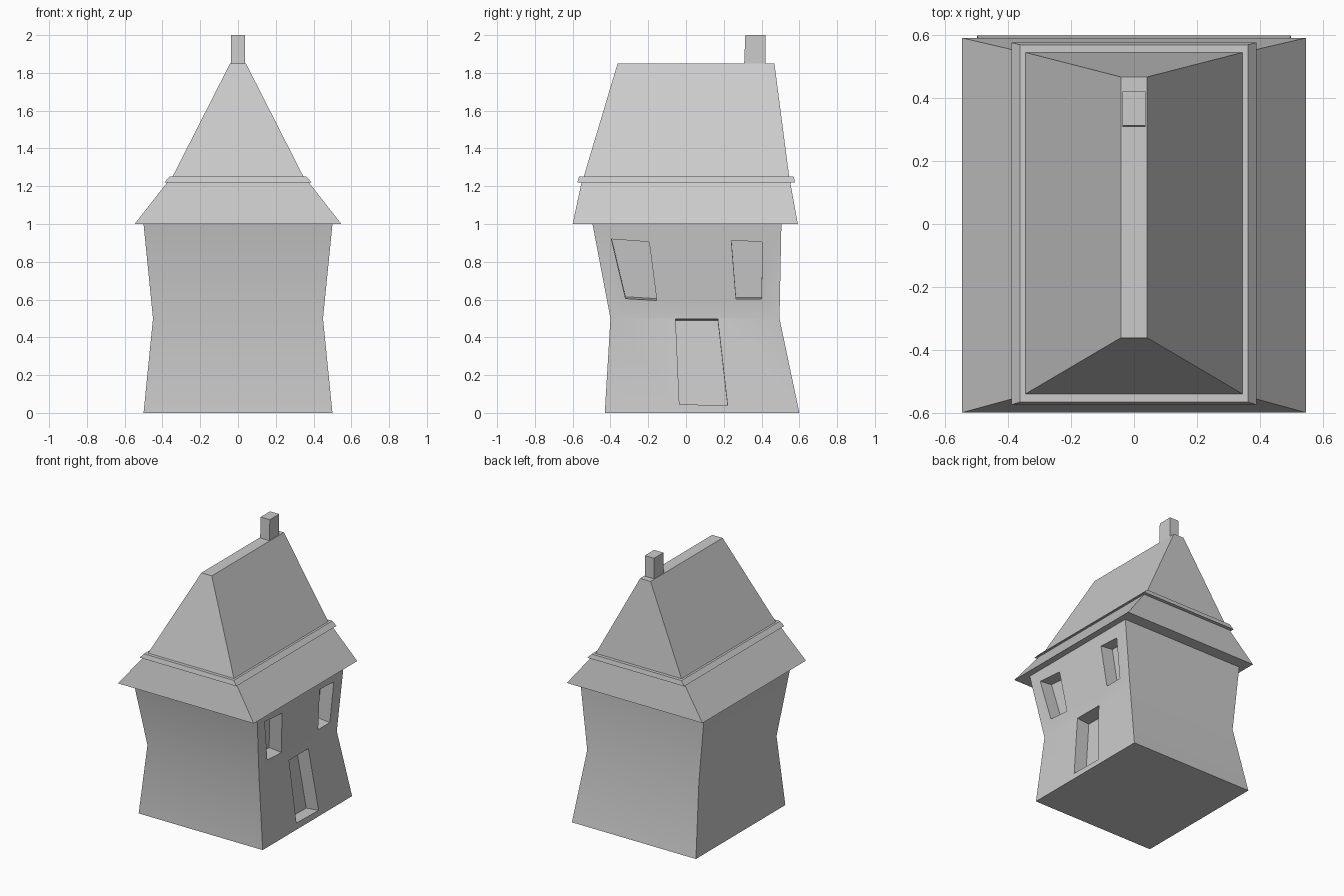
import bpy, bmesh
from mathutils import Vector

if "Cube" in bpy.data.objects:
    bpy.data.objects.remove(bpy.data.objects["Cube"])


def make_object(name, rings, cap_start=True, cap_end=True):
    """Skin a list of equal-length point rings into one mesh object."""
    bm = bmesh.new()
    loops = [[bm.verts.new(p) for p in ring] for ring in rings]
    for a, b in zip(loops, loops[1:]):
        n = len(a)
        for i in range(n):
            j = (i + 1) % n
            bm.faces.new((a[i], a[j], b[j], b[i]))
    if cap_start:
        bm.faces.new(loops[0][::-1])
    if cap_end:
        bm.faces.new(loops[-1])
    bmesh.ops.recalc_face_normals(bm, faces=bm.faces)
    mesh = bpy.data.meshes.new(name)
    bm.to_mesh(mesh)
    bm.free()
    obj = bpy.data.objects.new(name, mesh)
    bpy.context.collection.objects.link(obj)
    return obj


def rect(hx, y0, y1, z):
    return [(-hx, y0, z), (hx, y0, z), (hx, y1, z), (-hx, y1, z)]


# Crooked walls, pinched at mid height
walls = make_object("walls", [
    rect(0.50, -0.43, 0.60, 0.0),
    rect(0.45, -0.40, 0.495, 0.5),
    rect(0.50, -0.495, 0.505, 1.0),
])


# Recessed openings on the right wall, pushed in along the wall normal
def cut_opening(name, outline, slope, depth=0.10):
    normal = Vector((1, 0, -slope)).normalized()
    face = [Vector((0.45 + slope * (z - 0.5), y, z)) for y, z in outline]
    cutter = make_object(name, [[p - normal * depth for p in face],
                                [p + normal * 0.03 for p in face]])
    cutter.hide_render = True
    mod = walls.modifiers.new(name, 'BOOLEAN')
    mod.operation = 'DIFFERENCE'
    mod.solver = 'EXACT'
    mod.object = cutter
    bpy.context.view_layer.objects.active = walls
    bpy.ops.object.modifier_apply(modifier=mod.name)
    bpy.data.objects.remove(cutter)


cut_opening("front_window", [(-0.32, 0.605), (-0.155, 0.595), (-0.195, 0.905), (-0.395, 0.92)], 0.1)
cut_opening("rear_window", [(0.265, 0.602), (0.40, 0.602), (0.403, 0.905), (0.24, 0.913)], 0.1)
cut_opening("door", [(-0.035, 0.045), (0.22, 0.04), (0.168, 0.498), (-0.055, 0.498)], -0.1)

# Open the wall top, which the roof closes, and soften the wall crease
bm = bmesh.new()
bm.from_mesh(walls.data)
top = [f for f in bm.faces if f.calc_center_median().z > 0.999]
bmesh.ops.delete(bm, geom=top, context='FACES')
bm.to_mesh(walls.data)
bm.free()
bpy.ops.object.select_all(action='DESELECT')
walls.select_set(True)
bpy.context.view_layer.objects.active = walls
bpy.ops.object.shade_smooth_by_angle(angle=0.52)

# Roof: soffit, flared skirt, trim band and steep upper slopes
make_object("roof", [
    rect(0.50, -0.495, 0.505, 1.0),
    rect(0.547, -0.60, 0.592, 1.0),
    rect(0.375, -0.553, 0.552, 1.22),
    rect(0.39, -0.575, 0.577, 1.22),
    rect(0.362, -0.566, 0.57, 1.252),
    rect(0.346, -0.541, 0.546, 1.252),
    rect(0.042, -0.362, 0.468, 1.85),
], cap_start=False)

# Chimney on the rear of the ridge
make_object("chimney", [
    rect(0.037, 0.308, 0.422, 1.85),
    rect(0.037, 0.314, 0.422, 2.0),
], cap_start=False)
